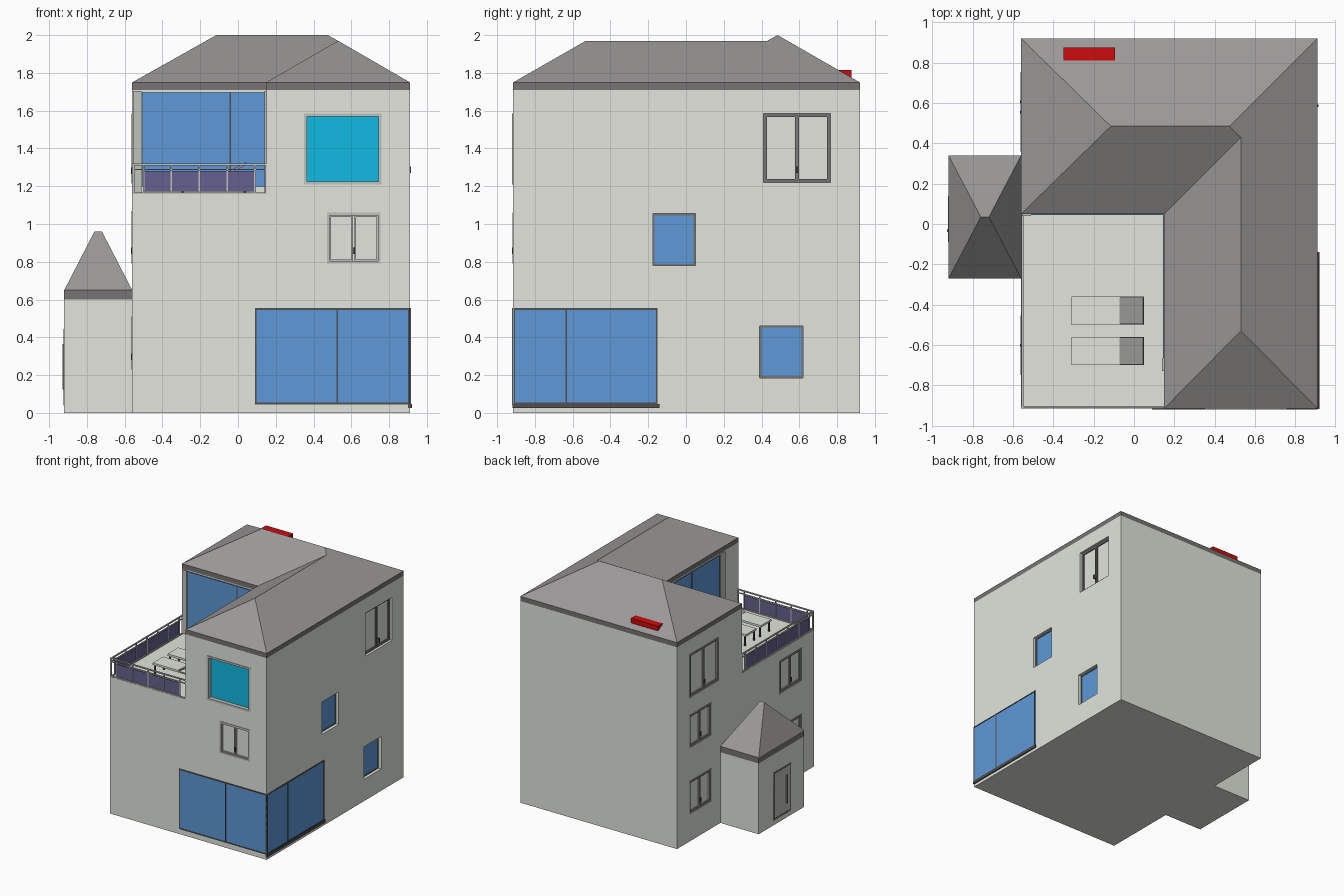
import bpy, bmesh, math
from mathutils import Vector, Matrix

if "Cube" in bpy.data.objects:
    bpy.data.objects.remove(bpy.data.objects["Cube"])


def srgb(r, g, b):
    lin = [(c / 255 / 12.92) if c < 11 else ((c / 255 + 0.055) / 1.055) ** 2.4 for c in (r, g, b)]
    return (*lin, 1)


MATS = {}
for name, col in {
    "wall_plaster": (226, 229, 220), "roof_grey": (155, 153, 152), "fascia_grey": (118, 116, 115),
    "window_blue": (94, 152, 216), "window_cyan": (18, 186, 228), "railing_purple": (102, 97, 142),
    "dark_frame": (82, 80, 78), "pale_frame": (192, 194, 188), "red_paint": (205, 12, 12),
    "cushion_grey": (155, 157, 150),
}.items():
    m = bpy.data.materials.new(name)
    m.diffuse_color = srgb(*col)
    m.use_nodes = True
    m.node_tree.nodes["Principled BSDF"].inputs["Base Color"].default_value = m.diffuse_color
    MATS[name] = m


def finish(name, bm, mats):
    bmesh.ops.recalc_face_normals(bm, faces=bm.faces)
    me = bpy.data.meshes.new(name)
    bm.to_mesh(me)
    bm.free()
    for m in mats:
        me.materials.append(MATS[m])
    ob = bpy.data.objects.new(name, me)
    bpy.context.collection.objects.link(ob)
    return ob


def boxes(name, parts):
    """One object from boxes given as (corner, opposite corner, material[, tilt about y])."""
    bm, mats = bmesh.new(), []
    for a, b, mat, *tilt in parts:
        if mat not in mats:
            mats.append(mat)
        a, b = Vector(a), Vector(b)
        size = [abs(v) for v in (b - a)]
        mtx = Matrix.Translation((a + b) / 2)
        if tilt:
            mtx = mtx @ Matrix.Rotation(tilt[0], 4, 'Y')
        new = bmesh.ops.create_cube(bm, size=1, matrix=mtx @ Matrix.Diagonal((*size, 1)))
        for f in {f for v in new["verts"] for f in v.link_faces}:
            f.material_index = mats.index(mat)
    return finish(name, bm, mats)


def prism(name, outline, z0, z1, mat):
    bm = bmesh.new()
    face = bm.faces.new([bm.verts.new((x, y, z0)) for x, y in outline])
    ext = bmesh.ops.extrude_face_region(bm, geom=[face])
    bmesh.ops.translate(bm, vec=(0, 0, z1 - z0), verts=[v for v in ext["geom"] if isinstance(v, bmesh.types.BMVert)])
    return finish(name, bm, [mat])


def hip_roof(name, verts, faces):
    bm = bmesh.new()
    vs = [bm.verts.new(v) for v in verts]
    for f in faces:
        bm.faces.new([vs[i] for i in f])
    return finish(name, bm, ["roof_grey"])


X0, X1, Y0, Y1 = -0.56, 0.91, -0.915, 0.92      # main walls
TX, TY, TZ = 0.15, 0.05, 1.16                   # terrace notch
EAVE, FASCIA = 1.75, 1.71

# walls, in two storeys blocks, and the porch
rect = [(X0, Y0), (X1, Y0), (X1, Y1), (X0, Y1)]
ell = [(X0, Y1), (X1, Y1), (X1, Y0), (TX, Y0), (TX, TY), (X0, TY)]
porch = [(-0.92, -0.27), (X0, -0.27), (X0, 0.34), (-0.92, 0.34)]
lower = prism("lower_walls", rect, 0, TZ, "wall_plaster")
upper = prism("upper_walls", ell, TZ, FASCIA, "wall_plaster")
prism("porch_walls", porch, 0, 0.60, "wall_plaster")
prism("main_fascia", ell, FASCIA, EAVE, "fascia_grey")
prism("porch_fascia", porch, 0.60, 0.65, "fascia_grey")

# hipped roofs
ridge = [(-0.115, 0.485, 2.0), (0.475, 0.485, 2.0), (0.53, 0.43, 1.97), (0.53, -0.53, 1.97)]
hip_roof("main_roof", [(x, y, EAVE) for x, y in ell] + ridge,
         [(0, 1, 7, 6), (1, 2, 9, 8, 7), (2, 3, 9), (3, 4, 8, 9), (4, 5, 6, 7, 8), (5, 0, 6), (0, 1, 2, 3, 4, 5)])
hip_roof("porch_roof", [(x, y, 0.65) for x, y in porch] + [(-0.76, 0.035, 0.96), (-0.72, 0.035, 0.96)],
         [(0, 1, 5, 4), (1, 2, 5), (2, 3, 4, 5), (3, 0, 4), (0, 1, 2, 3)])
boxes("red_roof_box", [((-0.35, 0.81, 1.765), (-0.095, 0.875, 1.815), "red_paint")])

# window helpers: u runs along the wall, d is the distance out of it
PLACE = {
    "front": lambda u, d, z: (u, Y0 - d, z),
    "right": lambda u, d, z: (X1 + d, u, z),
    "left": lambda u, d, z: (X0 - d, u, z),
    "porch": lambda u, d, z: (-0.92 - d, u, z),
    "terrace_back": lambda u, d, z: (u, TY - d, z),
    "terrace_side": lambda u, d, z: (TX - d, u, z),
}


def pane(side, u0, u1, z0, z1, d0, d1, mat):
    p = PLACE[side]
    return (p(u0, d0, z0), p(u1, d1, z1), mat)


def frame(side, u0, u1, z0, z1, d0, d1, t, mat):
    return [pane(side, u0, u1, z0, z0 + t, d0, d1, mat), pane(side, u0, u1, z1 - t, z1, d0, d1, mat),
            pane(side, u0, u0 + t, z0 + t, z1 - t, d0, d1, mat), pane(side, u1 - t, u1, z0 + t, z1 - t, d0, d1, mat)]


cuts = {lower: [], upper: []}


def window(name, side, u0, u1, z0, z1, glass, fmat, out, t=0.014, split=False, deep=0.035):
    cuts[lower if z1 < TZ else upper].append(pane(side, u0, u1, z0, z1, -deep, 0.05, "wall_plaster"))
    parts = [pane(side, u0, u1, z0, z1, -deep, 0.006 - deep, glass)]
    parts += frame(side, u0, u1, z0, z1, -deep, out, t, fmat)
    if split:       # two sashes and a handle
        m = (u0 + u1) / 2
        for a, b in ((u0 + t, m - 0.003), (m + 0.003, u1 - t)):
            parts += frame(side, a, b, z0 + t, z1 - t, -deep, 0.016 - deep, 0.008, fmat)
        parts.append(pane(side, m - 0.006, m + 0.006, z0 + 0.05, z0 + 0.085, -deep, 0.006, "dark_frame"))
    boxes(name, parts)


window("front_upper_window", "front", 0.35, 0.76, 1.21, 1.585, "window_cyan", "pale_frame", 0.005, 0.016)
window("front_middle_window", "front", 0.47, 0.755, 0.79, 1.06, "wall_plaster", "pale_frame", 0.004, split=True, deep=0.02)
window("right_upper_window", "right", 0.41, 0.765, 1.22, 1.585, "wall_plaster", "fascia_grey", -0.02, 0.01, True)
window("right_middle_window", "right", -0.175, 0.05, 0.78, 1.055, "window_blue", "fascia_grey", -0.025, 0.009)
window("right_lower_window", "right", 0.39, 0.62, 0.185, 0.46, "window_blue", "fascia_grey", -0.025, 0.009)
window("left_upper_window", "left", 0.36, 0.75, 1.215, 1.585, "wall_plaster", "cushion_grey", 0.003, split=True, deep=0.02)
for i, (u, z) in enumerate([(0.46, 0.79), (0.46, 0.23), (-0.75, 0.79), (-0.75, 0.23)]):
    window(f"left_window_{i + 1}", "left", u, u + 0.295, z, z + 0.28, "wall_plaster", "cushion_grey", 0.003,
           split=True, deep=0.02)

# cut the window recesses out of the walls
for wall, parts in cuts.items():
    cutter = boxes("recess_cutter", parts)
    cutter.hide_render = True
    mod = wall.modifiers.new("recesses", 'BOOLEAN')
    mod.operation, mod.solver, mod.object = 'DIFFERENCE', 'EXACT', cutter
    bpy.context.view_layer.objects.active = wall
    bpy.ops.object.modifier_apply(modifier=mod.name)
    bpy.data.objects.remove(cutter)


# large sliding glass walls
def glazing(name, side, u0, u1, z0, z1, split, t=0.009):
    boxes(name, [pane(side, u0, u1, z0, z1, -0.002, 0.003, "window_blue"),
                 pane(side, split - 0.004, split + 0.004, z0, z1, -0.002, 0.006, "dark_frame")]
          + frame(side, u0, u1, z0, z1, -0.002, 0.006, t, "dark_frame"))


glazing("front_glass_wall", "front", 0.09, 0.91, 0.045, 0.555, 0.525)
glazing("right_glass_wall", "right", -0.913, -0.15, 0.045, 0.555, -0.635)
glazing("terrace_back_door", "terrace_back", -0.51, 0.15, 1.195, 1.70, -0.04, 0.004)
glazing("terrace_side_door", "terrace_side", -0.665, 0.05, 1.195, 1.70, -0.29, 0.004)
boxes("glass_wall_sill", [((0.90, -0.918, 0.025), (0.92, -0.14, 0.048), "dark_frame")])
boxes("terrace_door_jambs", [pane("terrace_back", -0.555, -0.51, 1.165, 1.705, 0, 0.01, "pale_frame"),
                             pane("terrace_side", -0.73, -0.665, 1.165, 1.705, 0, 0.01, "pale_frame")])

# porch door with a long bar handle
boxes("porch_door", [pane("porch", -0.09, 0.14, 0.04, 0.445, -0.01, 0.002, "pale_frame")]
      + frame("porch", -0.09, 0.14, 0.04, 0.445, -0.01, 0.004, 0.014, "fascia_grey")
      + [pane("porch", -0.04, -0.026, 0.125, 0.365, 0, 0.009, "cushion_grey")])


# terrace railing: posts, rails and tinted panels
def railing(name, side, u0, u1, p0, p1, bays):
    parts = [pane(side, u0, u1, z, z + h, -0.012, -0.002, "pale_frame")
             for z, h in ((1.16, 0.008), (1.285, 0.006), (1.31, 0.01))]
    for i in range(bays + 1):
        u = p0 + (p1 - p0) * i / bays
        parts.append(pane(side, u - 0.004, u + 0.004, TZ, 1.315, -0.012, -0.002, "pale_frame"))
    for u in (u0 + 0.004, u1 - 0.004):
        parts.append(pane(side, u - 0.004, u + 0.004, TZ, 1.318, -0.012, -0.002, "pale_frame"))
    parts.append(pane(side, p0, p1, 1.172, 1.28, -0.009, -0.005, "railing_purple"))
    boxes(name, parts)


railing("front_railing", "front", X0, TX, -0.50, 0.09, 4)
railing("left_railing", "left", Y0, TY, -0.86, 0.0, 6)

# two sun loungers with raised backs
for i, y in enumerate((-0.70, -0.50)):
    y0, y1 = y, y + 0.14
    parts = [((-0.31, y0, 1.245), (-0.07, y1, 1.262), "wall_plaster"),
             ((-0.078, y0 + 0.004, 1.285), (0.054, y1 - 0.004, 1.297), "cushion_grey", -math.radians(28)),
             ((-0.07, y0, 1.245), (0.05, y0 + 0.008, 1.255), "pale_frame"),
             ((-0.07, y1 - 0.008, 1.245), (0.05, y1, 1.255), "pale_frame")]
    for x in (-0.30, 0.03):
        for ly in (y0 + 0.004, y1 - 0.016):
            parts.append(((x, ly, TZ), (x + 0.012, ly + 0.012, 1.246), "dark_frame"))
    boxes(f"sun_lounger_{i + 1}", parts)
